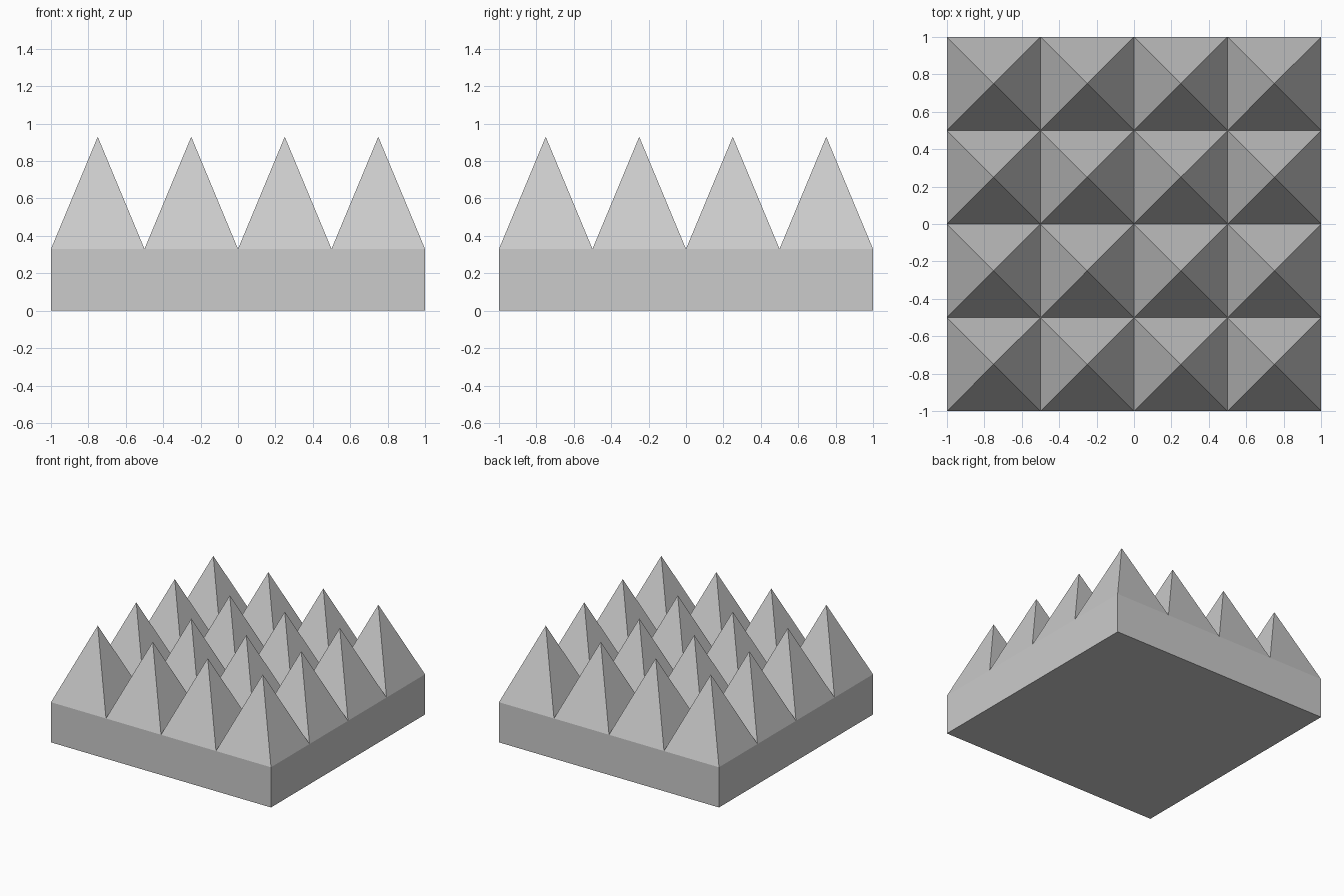
import bpy, bmesh

if "Cube" in bpy.data.objects:
    bpy.data.objects.remove(bpy.data.objects["Cube"])

BASE_TOP = 0.33   # height of the slab
PEAK = 0.93       # height of the pyramid tips
COUNT = 4         # pyramids per side

bm = bmesh.new()

# 4 x 4 grid of cells at the top of the slab
bmesh.ops.create_grid(bm, x_segments=COUNT, y_segments=COUNT, size=1.0)
bmesh.ops.translate(bm, verts=bm.verts, vec=(0, 0, BASE_TOP))
cells = list(bm.faces)

# slab sides and underside
rim = [e for e in bm.edges if e.is_boundary]
walls = bmesh.ops.extrude_edge_only(bm, edges=rim)["geom"]
for v in walls:
    if isinstance(v, bmesh.types.BMVert):
        v.co.z = 0
bottom = [e for e in bm.edges if e.is_boundary]
bmesh.ops.contextual_create(bm, geom=bottom)

# raise each cell into a pyramid
tips = bmesh.ops.poke(bm, faces=cells)["verts"]
for v in tips:
    v.co.z = PEAK

bmesh.ops.recalc_face_normals(bm, faces=bm.faces)
mesh = bpy.data.meshes.new("pyramid_foam_panel")
bm.to_mesh(mesh)
bm.free()
panel = bpy.data.objects.new("pyramid_foam_panel", mesh)
bpy.context.collection.objects.link(panel)
